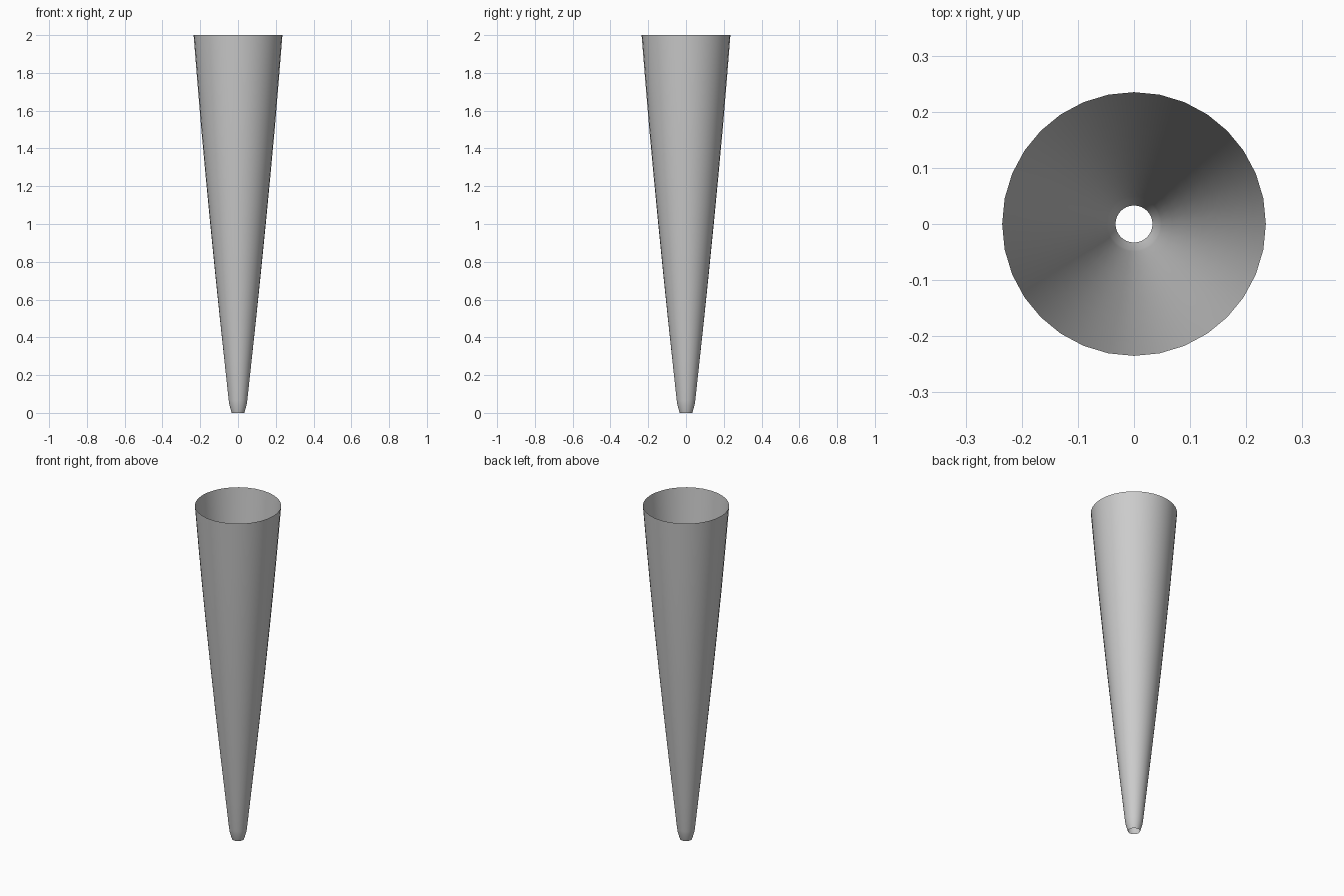
import bpy, bmesh
from math import cos, sin, pi, radians

if "Cube" in bpy.data.objects:
    bpy.data.objects.remove(bpy.data.objects["Cube"])

SIDES = 32
# (radius, height) from the small open tip to the wide open rim
PROFILE = [(0.033, 0.0), (0.037, 0.012), (0.046, 0.045), (0.049, 0.065),
           (0.069, 0.25), (0.096, 0.5), (0.122, 0.75), (0.147, 1.0),
           (0.171, 1.25), (0.194, 1.5), (0.215, 1.75), (0.235, 2.0)]

# open tapered shell, turned around z
bm = bmesh.new()
rings = [[bm.verts.new((r * cos(2 * pi * i / SIDES), r * sin(2 * pi * i / SIDES), z))
          for i in range(SIDES)] for r, z in PROFILE]
for low, high in zip(rings, rings[1:]):
    for i in range(SIDES):
        j = (i + 1) % SIDES
        bm.faces.new((low[i], low[j], high[j], high[i]))
mesh = bpy.data.meshes.new("tapered_shell")
bm.to_mesh(mesh)
bm.free()
shell = bpy.data.objects.new("tapered_shell", mesh)
bpy.context.collection.objects.link(shell)

# smooth shading
bpy.context.view_layer.objects.active = shell
shell.select_set(True)
bpy.ops.object.shade_smooth_by_angle(angle=radians(40))
